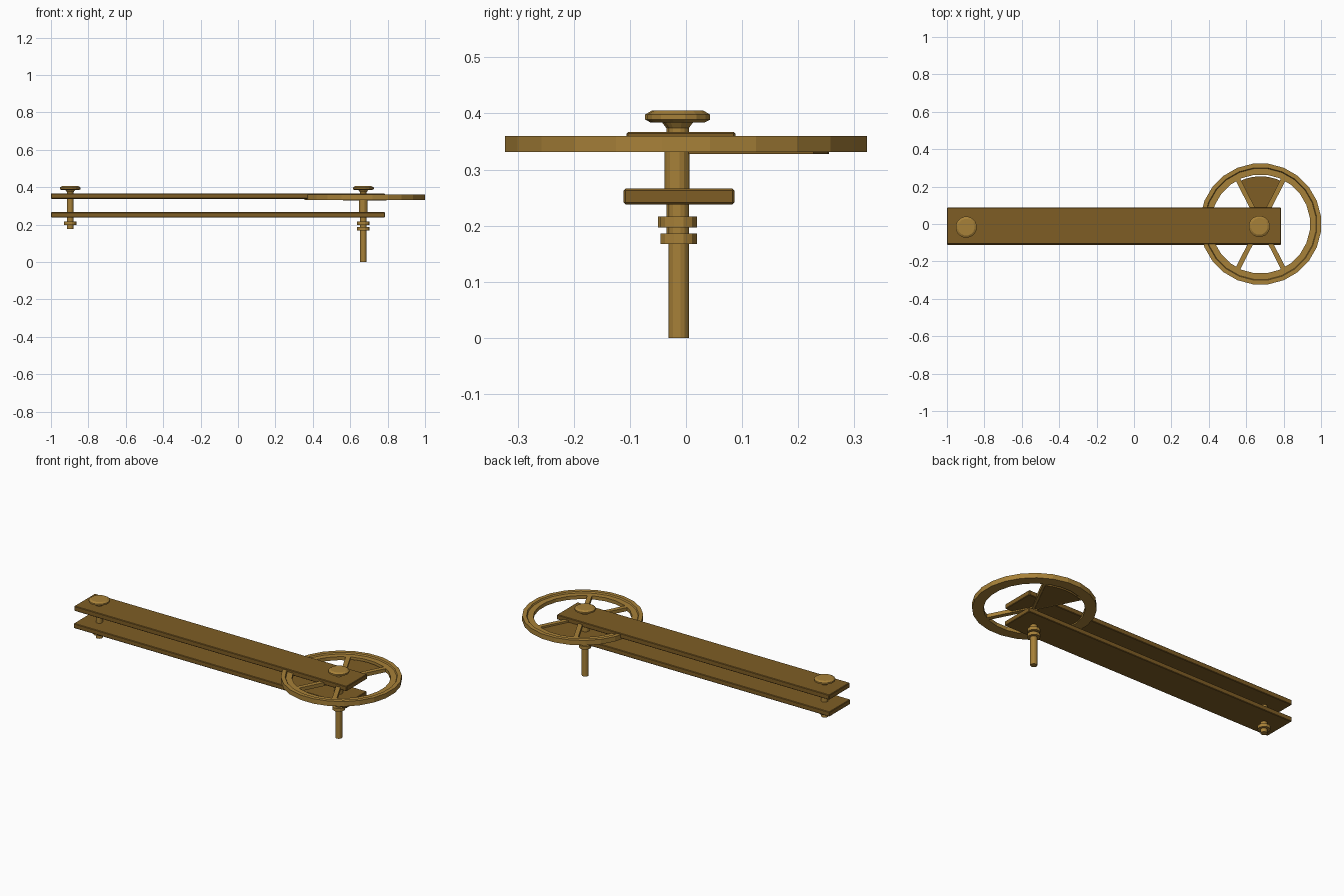
import bpy, bmesh, math
from mathutils import Matrix, Vector

if "Cube" in bpy.data.objects:
    bpy.data.objects.remove(bpy.data.objects["Cube"])


def material(name, rgb):
    m = bpy.data.materials.new(name)
    m.diffuse_color = (*rgb, 1)
    m.use_nodes = True
    m.node_tree.nodes["Principled BSDF"].inputs["Base Color"].default_value = m.diffuse_color
    return m


BRASS = material("light_brass", (0.39, 0.22, 0.04))
DARK = material("dark_brass", (0.21, 0.11, 0.018))


def finish(name, bm, mat):
    bmesh.ops.recalc_face_normals(bm, faces=bm.faces)
    me = bpy.data.meshes.new(name)
    bm.to_mesh(me)
    bm.free()
    ob = bpy.data.objects.new(name, me)
    bpy.context.collection.objects.link(ob)
    me.materials.append(mat)
    return ob


def lathe(name, profile, center, sides, mat, closed=False):
    """Revolve (radius, z) points about a vertical axis; open profiles get caps."""
    bm = bmesh.new()
    rings = []
    for r, z in profile:
        ring = []
        for i in range(sides):
            a = 2 * math.pi * (i + 0.5) / sides
            ring.append(bm.verts.new((center[0] + r * math.cos(a),
                                      center[1] + r * math.sin(a), z)))
        rings.append(ring)
    pairs = list(zip(rings, rings[1:]))
    if closed:
        pairs.append((rings[-1], rings[0]))
    else:
        bm.faces.new(rings[0])
        bm.faces.new(rings[-1])
    for a, b in pairs:
        for i in range(sides):
            j = (i + 1) % sides
            bm.faces.new((a[i], a[j], b[j], b[i]))
    return finish(name, bm, mat)


def box(name, lo, hi, mat, bevel=0.0):
    lo, hi = Vector(lo), Vector(hi)
    bm = bmesh.new()
    bmesh.ops.create_cube(bm, size=1, matrix=Matrix.Translation((lo + hi) / 2)
                          @ Matrix.Diagonal((*(hi - lo), 1)))
    ob = finish(name, bm, mat)
    if bevel:
        mod = ob.modifiers.new("bevel", 'BEVEL')
        mod.width, mod.segments = bevel, 1
    return ob


# Two long parallel plates
box("upper_plate", (-1, -0.106, 0.338), (0.785, 0.088, 0.367), DARK, 0.003)
box("lower_plate", (-1, -0.111, 0.238), (0.785, 0.086, 0.266), DARK, 0.003)

# Wheel rim with raised outer lip
WX = 0.677
lathe("wheel_rim", [(0.265, 0.331), (0.325, 0.331), (0.325, 0.36), (0.302, 0.36),
                    (0.298, 0.352), (0.265, 0.352)], (WX, 0), 24, BRASS, closed=True)

# Spokes in two mirrored pairs
for k, deg in enumerate((63, 117, -63, -117)):
    spoke = box(f"spoke_{k + 1}", (0, -0.013, 0.331), (0.275, 0.013, 0.352), BRASS)
    spoke.location = (WX, 0, 0)
    spoke.rotation_euler.z = math.radians(deg)

# Counterweight sector between the rear spokes
bm = bmesh.new()
pts = [(0, 0)] + [(0.255 * math.cos(math.radians(d)), 0.255 * math.sin(math.radians(d)))
                  for d in range(63, 118, 9)]
face = bm.faces.new([bm.verts.new((WX + x, y, 0.328)) for x, y in pts])
ext = bmesh.ops.extrude_face_region(bm, geom=[face])
bmesh.ops.translate(bm, vec=(0, 0, 0.014),
                    verts=[v for v in ext["geom"] if isinstance(v, bmesh.types.BMVert)])
finish("counterweight", bm, DARK)

# Hub spacer between the lower plate and the wheel
lathe("wheel_hub", [(0.023, 0.262), (0.023, 0.352)], (0.67, -0.016), 16, BRASS)

# Bolts with chamfered heads and locking collars
for name, c, bottom, collars in (
        ("left", (-0.897, -0.017), 0.175, (0.197,)),
        ("right", (0.67, -0.013), 0.0, (0.197, 0.167))):
    lathe(f"{name}_bolt", [(0.0185, bottom), (0.0185, 0.374), (0.026, 0.384),
                           (0.047, 0.384), (0.057, 0.389), (0.057, 0.398),
                           (0.045, 0.405)], c, 16, BRASS)
    for k, z in enumerate(collars):
        lathe(f"{name}_collar_{k + 1}", [(0.034, z), (0.034, z + 0.019)], c, 12, BRASS)
